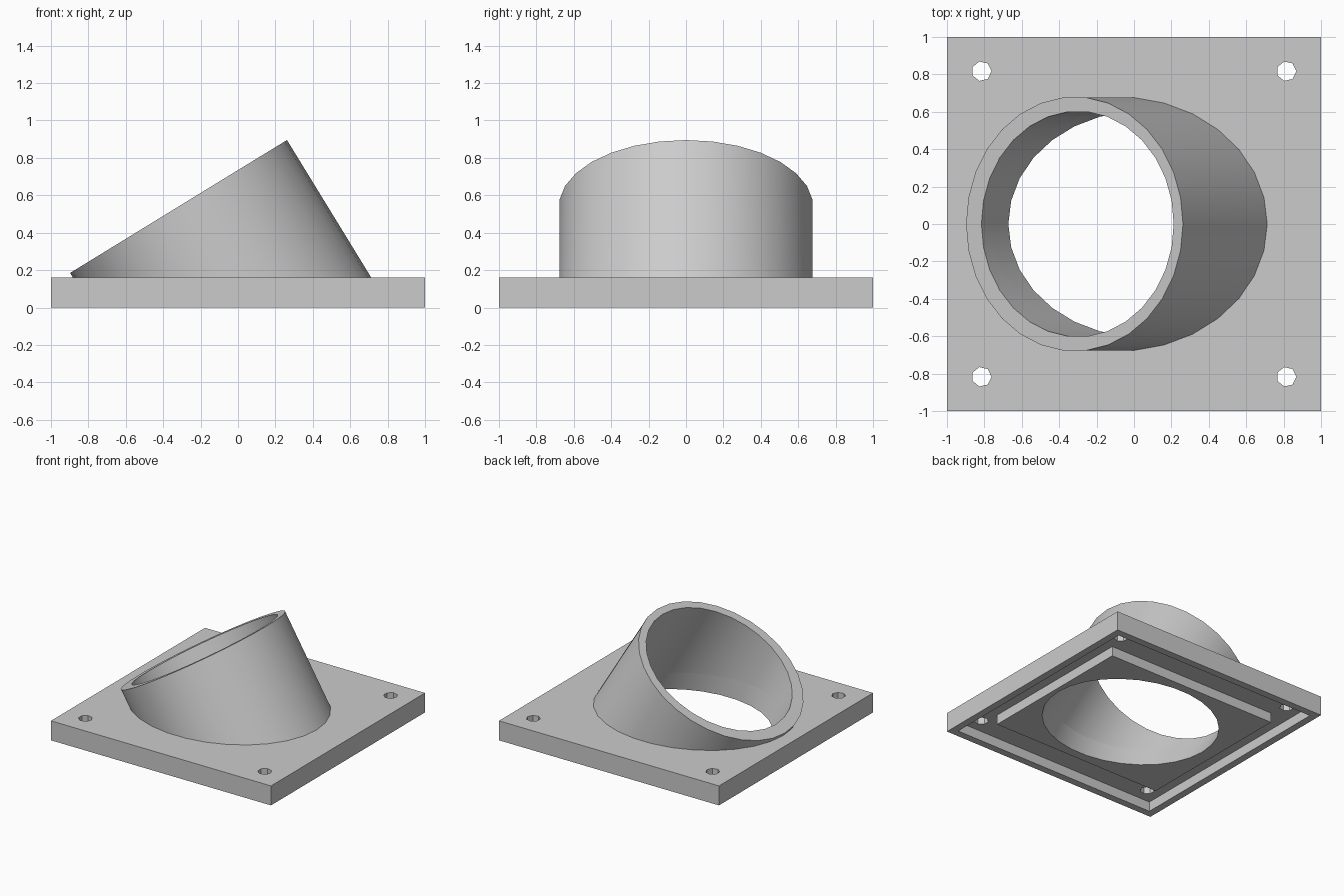
import bpy
import bmesh
import math
from mathutils import Matrix, Vector

if "Cube" in bpy.data.objects:
    bpy.data.objects.remove(bpy.data.objects["Cube"], do_unlink=True)

# Overall dimensions
PLATE_TOP = 0.16
GROOVE_DEPTH = 0.08
TILT = math.radians(31.5)
ALONG = Vector((math.cos(TILT), 0, math.sin(TILT)))   # rim plane, uphill
AXIS = Vector((-math.sin(TILT), 0, math.cos(TILT)))   # tube direction
RIM = Vector((-0.318, 0, 0.54))
BORE_SHIFT = 0.019
SIDES = 30

grey = bpy.data.materials.new("plain grey")
grey.use_nodes = True
colour = (0.6, 0.6, 0.6, 1)
grey.diffuse_color = colour
grey.node_tree.nodes["Principled BSDF"].inputs["Base Color"].default_value = colour


def finish(bm, name, helper=False):
    bmesh.ops.recalc_face_normals(bm, faces=bm.faces)
    mesh = bpy.data.meshes.new(name)
    bm.to_mesh(mesh)
    bm.free()
    mesh.materials.append(grey)
    obj = bpy.data.objects.new(name, mesh)
    bpy.context.collection.objects.link(obj)
    obj.hide_render = helper
    return obj


def make_box(name, half_x, half_y, low, high, helper=False):
    bm = bmesh.new()
    for v in bmesh.ops.create_cube(bm, size=2)["verts"]:
        v.co = Vector((v.co.x * half_x, v.co.y * half_y, high if v.co.z > 0 else low))
    return finish(bm, name, helper)


def rim_ring(radius, shift=0):
    centre = RIM + ALONG * shift
    angles = [2 * math.pi * i / SIDES for i in range(SIDES)]
    return [centre + ALONG * radius * math.cos(a) + Vector((0, radius * math.sin(a), 0))
            for a in angles]


def slide_to(points, z):
    # Move points along the tube direction to a given height
    return [p + AXIS * ((z - p.z) / AXIS.z) for p in points]


def bridge(bm, a, b):
    for i in range(SIDES):
        j = (i + 1) % SIDES
        bm.faces.new((a[i], a[j], b[j], b[i]))


def select_only(obj):
    bpy.ops.object.select_all(action='DESELECT')
    obj.select_set(True)
    bpy.context.view_layer.objects.active = obj


def cut(target, cutter):
    mod = target.modifiers.new("cut", 'BOOLEAN')
    mod.operation = 'DIFFERENCE'
    mod.solver = 'EXACT'
    mod.object = cutter
    select_only(target)
    bpy.ops.object.modifier_apply(modifier=mod.name)
    bpy.data.objects.remove(cutter, do_unlink=True)


outer = rim_ring(0.68)
inner = rim_ring(0.603, BORE_SHIFT)

# Square base plate
plate = make_box("base_plate", 1, 1, 0, PLATE_TOP)

# Groove around the underside, leaving a central pad
groove = make_box("groove_cutter", 0.94, 0.94, -0.1, GROOVE_DEPTH, True)
cut(groove, make_box("pad_cutter", 0.78, 0.675, -0.2, 0.2, True))
cut(plate, groove)

# Screw holes in the corners
for sx in (-1, 1):
    for sy in (-1, 1):
        bm = bmesh.new()
        place = Matrix.Translation((sx * 0.815, sy * 0.817, 0))
        turn = Matrix.Rotation(-math.pi / 2, 4, 'Z')
        bmesh.ops.create_cone(bm, cap_ends=True, segments=7, radius1=0.053,
                              radius2=0.053, depth=1, matrix=place @ turn)
        cut(plate, finish(bm, "hole_cutter", True))

# Slanted bore through the plate
bm = bmesh.new()
low, high = [[bm.verts.new(p) for p in slide_to(inner, z)] for z in (-0.1, 0.3)]
bridge(bm, low, high)
bm.faces.new(low)
bm.faces.new(high)
cut(plate, finish(bm, "bore_cutter", True))

# Slanted tube with a flat rim
bm = bmesh.new()
loops = [slide_to(outer, PLATE_TOP), outer, inner, slide_to(inner, PLATE_TOP)]
rings = [[bm.verts.new(p) for p in loop] for loop in loops]
for a, b in zip(rings, rings[1:] + rings[:1]):
    bridge(bm, a, b)
tube = finish(bm, "slanted_tube")

# Smooth the round walls and keep the edges sharp
for obj in (plate, tube):
    select_only(obj)
    bpy.ops.object.shade_smooth_by_angle(angle=math.radians(30))
